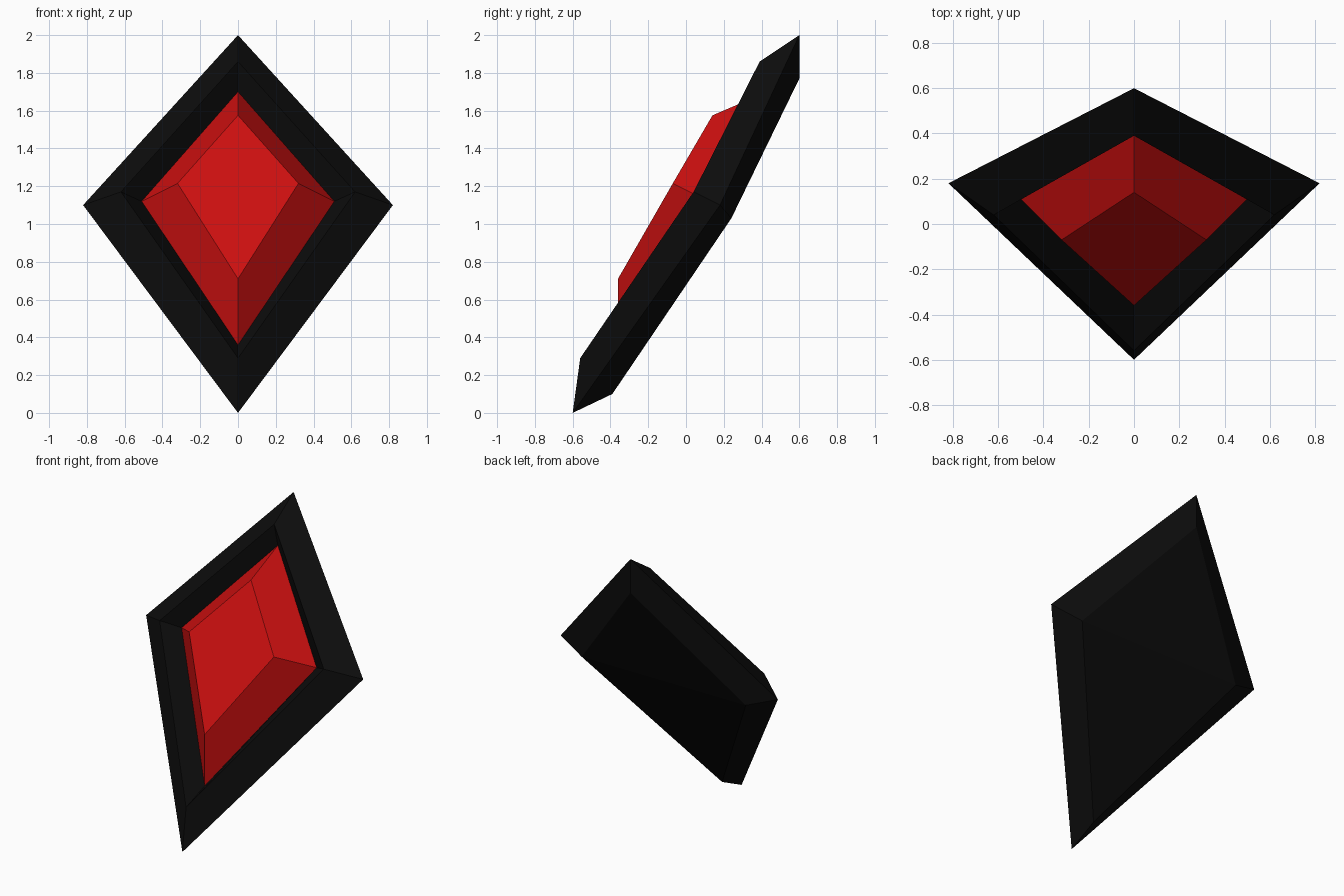
import bpy, bmesh

if "Cube" in bpy.data.objects:
    bpy.data.objects.remove(bpy.data.objects["Cube"])


def material(name, rgb):
    m = bpy.data.materials.new(name)
    m.diffuse_color = (*rgb, 1.0)
    m.use_nodes = True
    m.node_tree.nodes["Principled BSDF"].inputs["Base Color"].default_value = m.diffuse_color
    return m


def kite(top, side, bottom):
    """Mirrored four-point ring: top (y, z), side (x, y, z), bottom (y, z)."""
    x, y, z = side
    return [(0, *top), (-x, y, z), (0, *bottom), (x, y, z)]


def loft(name, rings, mat, front_cap=False, back_cap=False):
    """Skin kite rings from back to front."""
    bm = bmesh.new()
    loops = [[bm.verts.new(p) for p in ring] for ring in rings]
    for a, b in zip(loops, loops[1:]):
        for i in range(4):
            j = (i + 1) % 4
            bm.faces.new((a[i], a[j], b[j], b[i]))
    if front_cap:
        bm.faces.new(loops[-1])
    if back_cap:  # back is folded along its side-to-side ridge
        t, l, b, r = loops[0]
        bm.faces.new((t, r, l))
        bm.faces.new((l, r, b))
    me = bpy.data.meshes.new(name)
    bm.to_mesh(me)
    bm.free()
    me.materials.append(mat)
    ob = bpy.data.objects.new(name, me)
    bpy.context.collection.objects.link(ob)
    return ob


black = material("black", (0.004, 0.004, 0.004))
red = material("red", (0.6, 0.005, 0.005))

# Shared seat where the gem meets the frame
seat = kite((0.43, 1.70), (0.51, 0.12, 1.12), (-0.36, 0.36))

# Leaning frame: folded back, widest rim, front rim, sunken seat
loft("frame", [
    kite((0.60, 1.77), (0.62, 0.24, 1.03), (-0.39, 0.10)),
    kite((0.60, 2.00), (0.82, 0.18, 1.10), (-0.60, 0.00)),
    kite((0.39, 1.86), (0.62, 0.04, 1.17), (-0.56, 0.29)),
    seat,
], black, back_cap=True)

# Faceted gem with a flat front
loft("gem", [
    seat,
    kite((0.14, 1.575), (0.32, -0.07, 1.215), (-0.36, 0.71)),
], red, front_cap=True)
